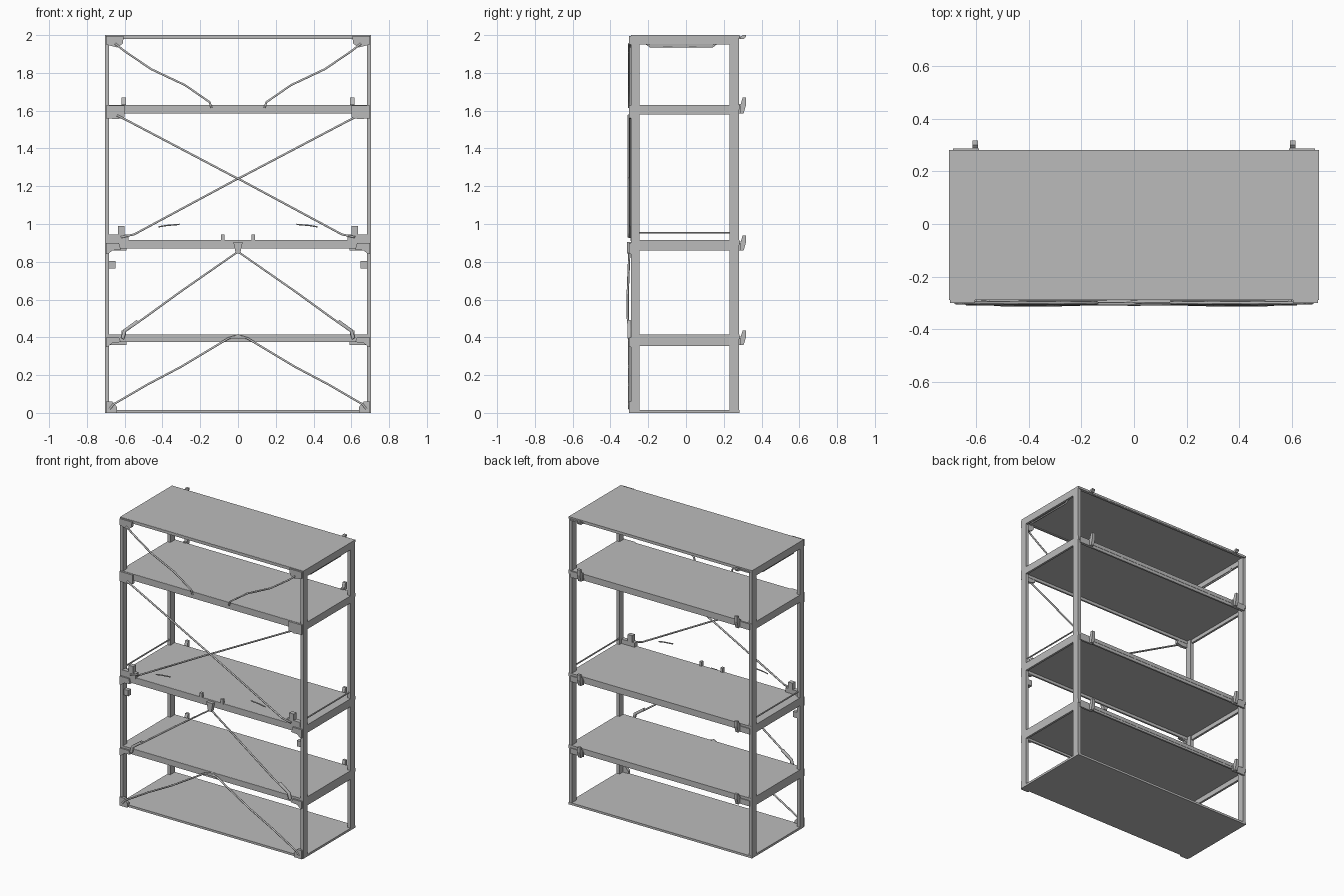
import bpy
import bmesh
from mathutils import Vector

cube = bpy.data.objects.get("Cube")
if cube:
    bpy.data.objects.remove(cube, do_unlink=True)

grey = bpy.data.materials.new("plain grey")
grey.use_nodes = True
GREY = (0.5, 0.5, 0.5, 1)
grey.diffuse_color = GREY
grey.node_tree.nodes["Principled BSDF"].inputs["Base Color"].default_value = GREY


def finish(name, bm):
    bmesh.ops.recalc_face_normals(bm, faces=bm.faces)
    mesh = bpy.data.meshes.new(name)
    bm.to_mesh(mesh)
    bm.free()
    mesh.materials.append(grey)
    ob = bpy.data.objects.new(name, mesh)
    bpy.context.collection.objects.link(ob)
    return ob


def box(name, x, y, z):
    """Box from (min, max) ranges."""
    bm = bmesh.new()
    bmesh.ops.create_cube(bm, size=1)
    for v in bm.verts:
        v.co = Vector([(a + b) / 2 + c * (b - a) for (a, b), c in zip((x, y, z), v.co)])
    return finish(name, bm)


def plate(name, outline, axis, lo, hi):
    """Extruded outline: axis 'y' takes (x, z) points, axis 'x' takes (y, z)."""
    bm = bmesh.new()
    put = (lambda p, d: (p[0], d, p[1])) if axis == "y" else (lambda p, d: (d, p[0], p[1]))
    face = bm.faces.new([bm.verts.new(put(p, lo)) for p in outline])
    new = bmesh.ops.extrude_face_region(bm, geom=[face])["geom"]
    shift = Vector(put((0, 0), hi - lo))
    bmesh.ops.translate(bm, vec=shift, verts=[g for g in new if isinstance(g, bmesh.types.BMVert)])
    return finish(name, bm)


def rod(name, points, radius=0.006):
    """Thin six-sided bar along a path of points."""
    curve = bpy.data.curves.new(name, "CURVE")
    curve.dimensions = "3D"
    curve.bevel_depth = radius
    curve.bevel_resolution = 1
    curve.use_fill_caps = True
    spline = curve.splines.new("POLY")
    spline.points.add(len(points) - 1)
    for p, co in zip(spline.points, points):
        p.co = (*co, 1)
    curve.materials.append(grey)
    ob = bpy.data.objects.new(name, curve)
    bpy.context.collection.objects.link(ob)
    return ob


X, IN = 0.705, 0.682           # outer and inner faces of the posts
YF, YB = -0.29, 0.28           # front and back of the frame
SIDES = (("right", -1), ("left", 1))


def span(s, a, b):
    return tuple(sorted((s * a, s * b)))


# Corner posts
for side, s in SIDES:
    box(f"front_post_{side}", span(s, IN, X), (YF, -0.245), (0, 2))
    box(f"back_post_{side}", span(s, IN, X), (0.23, YB), (0, 2))

# Shelves: thin panel over a hanging rim (name, top, panel, front rim, side rim)
shelves = [("bottom", 0.015, 0.015, 0.015, 0.015),
           ("lower", 0.415, 0.025, 0.04, 0.06),
           ("middle", 0.915, 0.025, 0.045, 0.055),
           ("upper", 1.63, 0.025, 0.045, 0.05),
           ("top", 2.0, 0.015, 0.02, 0.05)]
for name, top, panel, front, side_h in shelves:
    box(f"{name}_shelf_panel", (-X, X), (YF + 0.002, YB + 0.002), (top - panel, top))
    if name == "bottom":
        continue
    box(f"{name}_shelf_front_rim", (-X, X), (YF, YF + 0.012), (top - front, top - 0.001))
    box(f"{name}_shelf_back_rim", (-X, X), (YB - 0.012, YB), (top - front, top - 0.001))
    for side, s in SIDES:
        box(f"{name}_shelf_rim_{side}", span(s, IN + 0.008, X), (YF, YB), (top - side_h, top - 0.001))

# Hooks standing on the back, with a thickened base
hooks = [("lower", 0.36, 0.435), ("middle", 0.86, 0.94), ("upper", 1.585, 1.67), ("top", 1.98, 2.0)]
for name, lo, hi in hooks:
    for side, s in SIDES:
        h = hi - lo
        plate(f"{name}_hook_{side}",
              [(0.275, lo), (0.305, lo), (0.318, lo + h * 0.55), (0.318, hi), (0.3, hi),
               (0.29, lo + h * 0.6), (0.275, lo + h * 0.6)], "x", s * 0.605 - 0.011, s * 0.605 + 0.011)
        box(f"{name}_hook_base_{side}", span(s, 0.59, 0.69), (0.275, 0.288), (lo, lo + h * 0.5))

BY = -0.3                      # plane of the diagonal bars
for side, s in SIDES:
    def path(*pts):
        return [(s * x, y, z) for x, y, z in pts]

    # Diagonal bars in each tier
    rod(f"tier_four_bar_{side}", path((0.65, BY, 1.955), (0.6, BY, 1.915), (0.46, BY, 1.82),
                                      (0.28, BY, 1.735), (0.15, BY, 1.645), (0.14, BY, 1.615)))
    by = BY + 0.004 * s
    rod(f"tier_three_bar_{side}", path((0.64, by, 1.575), (0.59, by, 1.55), (0.02, by, 1.25),
                                       (-0.02, by, 1.23), (-0.55, by, 0.945), (-0.62, by, 0.93)))
    rod(f"tier_two_bar_{side}", path((0, BY, 0.9), (0.005, BY, 0.85), (0.3, -0.308, 0.645),
                                     (0.5, -0.308, 0.5), (0.6, BY, 0.43), (0.61, BY, 0.39)))
    rod(f"tier_one_bar_{side}", path((0, BY, 0.41), (0.05, BY, 0.395), (0.3, BY, 0.245),
                                     (0.48, BY, 0.15), (0.66, BY, 0.045), (0.68, BY, 0.02)))
    # Loose tie and swollen bar end
    rod(f"loose_tie_{side}", path((0.42, BY, 0.985), (0.38, BY, 0.992), (0.31, BY, 0.998)), 0.004)
    rod(f"bar_end_{side}", path((0.53, BY, 0.485), (0.6, BY, 0.435), (0.61, BY, 0.395)), 0.011)

    # Corner gussets
    def gusset(name, pts, lo=-0.301, hi=-0.28):
        plate(f"{name}_{side}", [(s * x, z) for x, z in pts], "y", lo, hi)
    gusset("top_gusset", [(0.7, 1.995), (0.605, 1.995), (0.61, 1.955), (0.64, 1.935), (0.7, 1.95)])
    gusset("upper_gusset", [(0.7, 1.628), (0.6, 1.628), (0.6, 1.565), (0.64, 1.555), (0.7, 1.56)])
    gusset("middle_gusset", [(0.7, 0.9), (0.63, 0.9), (0.62, 0.865), (0.665, 0.86), (0.69, 0.84), (0.7, 0.84)])
    gusset("lower_gusset", [(0.7, 0.4), (0.63, 0.4), (0.62, 0.375), (0.665, 0.37), (0.69, 0.35), (0.7, 0.35)])
    gusset("foot_gusset", [(0.7, 0.0), (0.64, 0.0), (0.64, 0.03), (0.665, 0.06), (0.7, 0.06)])

    # Clips and pegs
    box(f"standing_clip_{side}", span(s, 0.6, 0.635), (-0.295, -0.265), (0.91, 0.99))
    box(f"standing_clip_foot_{side}", span(s, 0.58, 0.685), (-0.295, -0.265), (0.91, 0.945))
    box(f"hanging_clip_{side}", span(s, 0.648, 0.685), (-0.28, -0.25), (0.765, 0.805))
    box(f"shelf_peg_{side}", span(s, 0.072, 0.09), (-0.295, -0.275), (0.91, 0.945))

    # Side stay rods
    rod(f"middle_stay_{side}", path((0.69, -0.25, 0.953), (0.69, 0.235, 0.953)), 0.005)
    rod(f"top_stay_{side}", path((0.69, -0.21, 1.955), (0.69, -0.19, 1.94),
                                 (0.69, 0.14, 1.94), (0.69, 0.16, 1.955)), 0.006)

# Joint where the tier two bars meet
plate("centre_joint", [(-0.025, 0.905), (0.025, 0.905), (0.012, 0.845), (-0.012, 0.845)], "y", -0.312, -0.285)
plate("lower_centre_joint", [(-0.04, 0.395), (0, 0.418), (0.04, 0.395)], "y", -0.306, -0.285)
